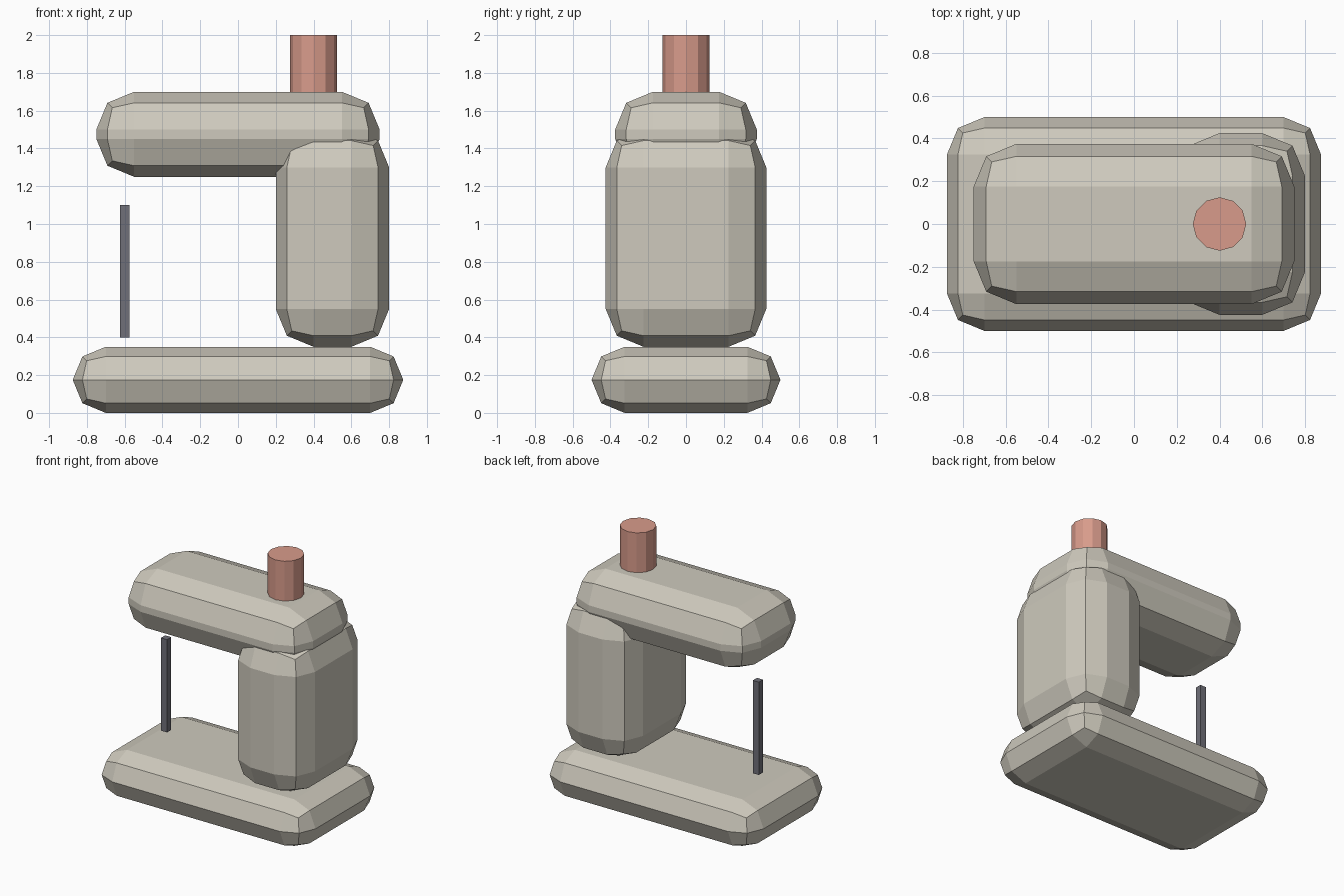
import bpy

if "Cube" in bpy.data.objects:
    bpy.data.objects.remove(bpy.data.objects["Cube"], do_unlink=True)


def material(name, rgb):
    mat = bpy.data.materials.new(name)
    mat.use_nodes = True
    color = (*rgb, 1.0)
    mat.diffuse_color = color
    mat.node_tree.nodes["Principled BSDF"].inputs["Base Color"].default_value = color
    return mat


def finish(name, mat):
    obj = bpy.context.object
    obj.name = name
    obj.data.materials.append(mat)
    return obj


def block(name, mat, center, size, bevel=0.0):
    """Box with optional two-step rounded edges."""
    bpy.ops.mesh.primitive_cube_add(size=1, location=center)
    obj = finish(name, mat)
    obj.scale = size
    bpy.ops.object.transform_apply(location=False, rotation=False, scale=True)
    if bevel:
        mod = obj.modifiers.new("rounded_edges", "BEVEL")
        mod.width = bevel
        mod.segments = 2
        mod.limit_method = "NONE"
    return obj


cream = material("warm cream", (0.62, 0.59, 0.51))
pink = material("dusty pink", (0.69, 0.33, 0.26))
steel = material("dark steel", (0.16, 0.16, 0.19))

# Machine body: bed, upright column and overhanging arm
block("bed", cream, (0, 0, 0.175), (1.75, 1.0, 0.35), 0.175)
block("column", cream, (0.5, 0, 0.925), (0.6, 0.85, 1.15), 0.2)
block("arm", cream, (0, 0, 1.475), (1.5, 0.75, 0.45), 0.2)

# Needle hanging between arm and bed
block("needle", steel, (-0.6, 0, 0.75), (0.05, 0.05, 0.7))

# Thread spool on top
bpy.ops.mesh.primitive_cylinder_add(vertices=12, radius=0.125, depth=0.3,
                                    location=(0.4, 0, 1.85))
finish("spool", pink)
